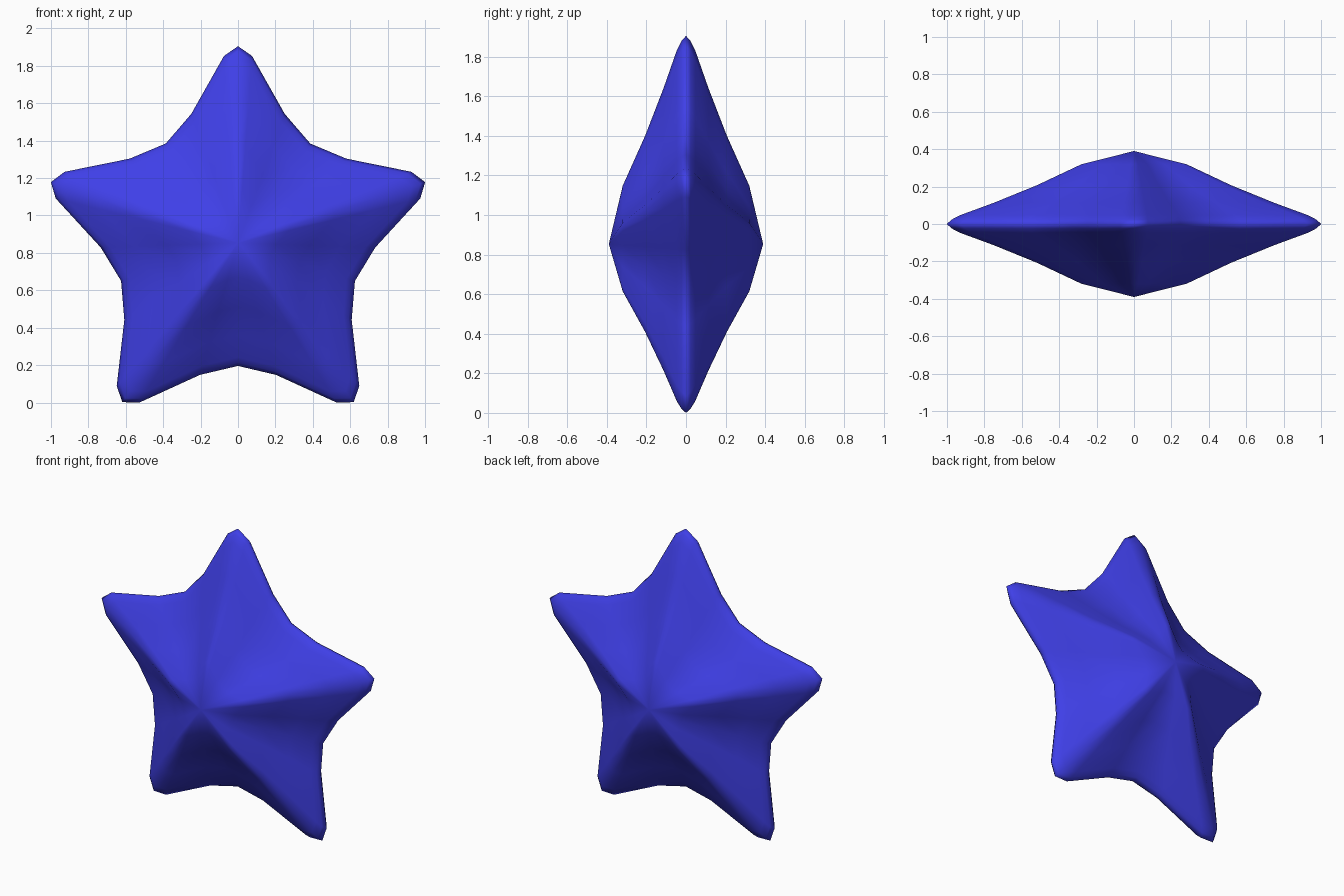
import bpy, bmesh, math

if "Cube" in bpy.data.objects:
    bpy.data.objects.remove(bpy.data.objects["Cube"])

CENTER_Z = 0.853
DEPTH = 0.39
# outline of one arm pointing up: x across, r outward, starting at the notch before it
ARM = [(-0.386, 0.532), (-0.25, 0.69), (-0.075, 1.0), (0, 1.052), (0.075, 1.0), (0.25, 0.69)]
# cross-section from centre to rim: fraction of the way out, fraction of the depth
SPOKE = [(0.28, 0.82), (0.52, 0.53), (0.75, 0.29), (0.93, 0.12), (0.975, 0.06)]

# full outline, five arms
rim = []
for k in range(5):
    a = k * math.tau / 5
    for x, z in ARM:
        rim.append((x * math.cos(a) + z * math.sin(a), z * math.cos(a) - x * math.sin(a)))
n = len(rim)

bm = bmesh.new()


def ring(t, y):
    return [bm.verts.new((x * t, y, CENTER_Z + z * t)) for x, z in rim]


# front half, rim, back half
rings = [ring(t, -DEPTH * h) for t, h in SPOKE]
rings.append(ring(1, 0))
rings += [ring(t, DEPTH * h) for t, h in reversed(SPOKE)]
front = bm.verts.new((0, -DEPTH, CENTER_Z))
back = bm.verts.new((0, DEPTH, CENTER_Z))
for i in range(n):
    j = (i + 1) % n
    bm.faces.new((front, rings[0][i], rings[0][j]))
    bm.faces.new((back, rings[-1][j], rings[-1][i]))
    for r0, r1 in zip(rings, rings[1:]):
        bm.faces.new((r0[i], r1[i], r1[j], r0[j]))
bmesh.ops.recalc_face_normals(bm, faces=bm.faces)
for f in bm.faces:
    f.smooth = True

mesh = bpy.data.meshes.new("star")
bm.to_mesh(mesh)
bm.free()
star = bpy.data.objects.new("star", mesh)
bpy.context.collection.objects.link(star)

# blue surface
mat = bpy.data.materials.new("blue")
mat.diffuse_color = (0.05, 0.05, 0.8, 1)
mat.use_nodes = True
mat.node_tree.nodes["Principled BSDF"].inputs["Base Color"].default_value = mat.diffuse_color
mesh.materials.append(mat)
